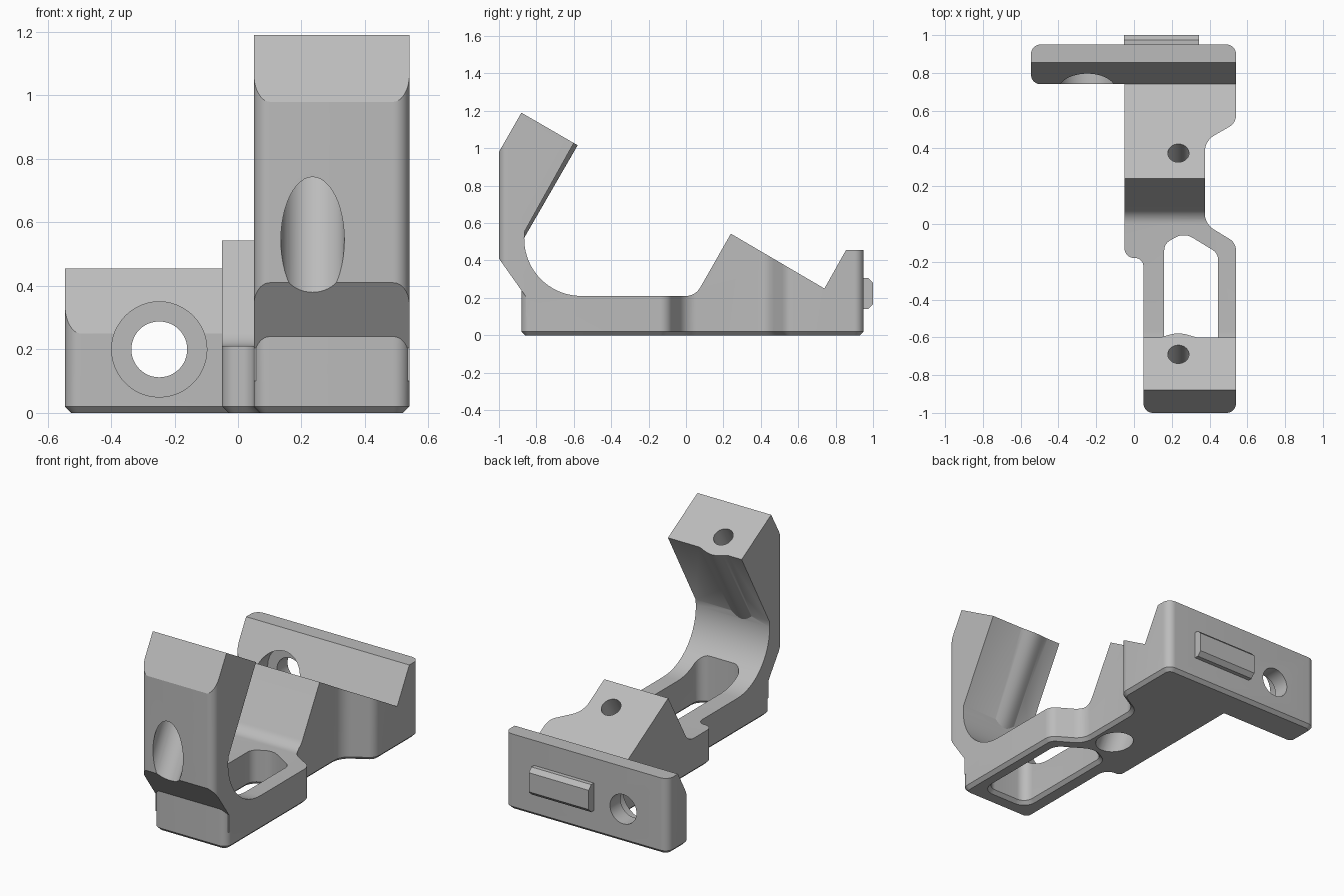
import bpy, bmesh, math
from mathutils import Vector, Matrix

cube = bpy.data.objects.get("Cube")
if cube:
    bpy.data.objects.remove(cube, do_unlink=True)

grey = bpy.data.materials.new("light_grey")
grey.use_nodes = True
colour = (0.5, 0.5, 0.5, 1)
grey.diffuse_color = colour
for node in grey.node_tree.nodes:
    if node.type == 'BSDF_PRINCIPLED':
        node.inputs["Base Color"].default_value = colour


def rounded(corners, steps=10):
    """Outline from (a, b, radius) corners, each filleted by its radius."""
    out = []
    for i, (a, b, r) in enumerate(corners):
        p = Vector((a, b))
        if r == 0:
            out.append(p)
            continue
        u = (Vector(corners[i - 1][:2]) - p).normalized()
        v = (Vector(corners[(i + 1) % len(corners)][:2]) - p).normalized()
        half = u.angle(v) / 2
        centre = p + (u + v).normalized() * (r / math.sin(half))
        s = p + u * (r / math.tan(half)) - centre
        e = p + v * (r / math.tan(half)) - centre
        sweep = s.angle_signed(e)
        for k in range(steps + 1):
            out.append(centre + Matrix.Rotation(-sweep * k / steps, 2) @ s)
    return out


def prism(name, outline, lo, hi, place):
    """Extrude a 2D outline from lo to hi; place maps (a, b, depth) to space."""
    bm = bmesh.new()
    rings = [[bm.verts.new(place(a, b, d)) for a, b in outline] for d in (lo, hi)]
    n = len(outline)
    bm.faces.new(rings[0])
    bm.faces.new(rings[1])
    for i in range(n):
        j = (i + 1) % n
        bm.faces.new((rings[0][i], rings[0][j], rings[1][j], rings[1][i]))
    bmesh.ops.recalc_face_normals(bm, faces=bm.faces)
    mesh = bpy.data.meshes.new(name)
    bm.to_mesh(mesh)
    bm.free()
    ob = bpy.data.objects.new(name, mesh)
    bpy.context.collection.objects.link(ob)
    mesh.materials.append(grey)
    return ob


def upright(a, b, d):
    return (a, b, d)


def sideways(a, b, d):
    return (d, a, b)


def combine(target, tool, operation):
    """Apply a boolean and drop the tool."""
    mod = target.modifiers.new("cut", 'BOOLEAN')
    mod.operation = operation
    mod.solver = 'EXACT'
    mod.object = tool
    bpy.context.view_layer.update()
    graph = bpy.context.evaluated_depsgraph_get()
    mesh = bpy.data.meshes.new_from_object(target.evaluated_get(graph))
    target.modifiers.clear()
    target.data = mesh
    bpy.data.objects.remove(tool, do_unlink=True)


def drill(target, start, end, radius):
    """Cut a round hole between two points."""
    start, end = Vector(start), Vector(end)
    turn = (end - start).to_track_quat('Z', 'Y')
    circle = [(radius * math.cos(t * math.tau / 48), radius * math.sin(t * math.tau / 48))
              for t in range(48)]
    tool = prism("drill", circle, 0, (end - start).length,
                 lambda a, b, d: start + turn @ Vector((a, b, d)))
    combine(target, tool, 'DIFFERENCE')


# Body: plan outline trimmed by the side profile
plan = rounded([(0.05, -0.88, 0.05), (0.54, -0.88, 0.05), (0.54, -0.1, 0.07),
                (0.375, 0, 0.1), (0.375, 0.44, 0.1), (0.54, 0.535, 0.07),
                (0.54, 0.95, 0.05), (-0.545, 0.95, 0.05), (-0.545, 0.74, 0.05),
                (-0.05, 0.74, 0), (-0.05, -0.18, 0.05), (0.05, -0.18, 0.045)])
body = prism("bracket_body", plan, 0, 0.7, upright)
side = rounded([(-1.1, -0.1, 0), (1.1, -0.1, 0), (1.1, 0.455, 0), (0.855, 0.455, 0),
                (0.74, 0.25, 0), (0.24, 0.543, 0), (0.05, 0.21, 0.09),
                (-0.78, 0.21, 0), (-0.8, 0.25, 0), (-1.1, 0.25, 0)])
combine(body, prism("side_trim", side, -1, 1, sideways), 'INTERSECT')

# Hooked arm with rounded outer edges
hook_side = [(-0.56, 0.1), (-0.855, 0.1), (-0.855, 0.205), (-1, 0.41), (-1, 0.98),
             (-0.88, 1.19), (-0.60, 1.028)]
hook_side += [(-0.56 - 0.305 * math.cos(math.radians(t)), 0.515 - 0.305 * math.sin(math.radians(t)))
              for t in range(-8, 91, 7)]
hook = prism("hook", hook_side, 0, 0.6, sideways)
hook_plan = rounded([(0.05, -1, 0.05), (0.54, -1, 0.05), (0.54, -0.3, 0), (0.05, -0.3, 0)])
combine(hook, prism("hook_trim", hook_plan, 0, 1.4, upright), 'INTERSECT')

# Raised rib on the inside of the arm, following the screw axis
axis = Vector((0, 0.5, 0.866))
inward = Vector((0, 0.866, -0.5))
arm_hole = Vector((0.235, -0.69, 1.08))
bump = [(0.13 * k / 10, 0.1 + 0.014 * (1 + math.cos(math.pi * k / 10))) for k in range(-10, 11)]
rib = prism("rib", bump + [(0.13, 0.05), (-0.13, 0.05)], -0.62, 0,
            lambda a, b, d: arm_hole + Vector((a, 0, 0)) + inward * b + axis * d)
combine(hook, rib, 'UNION')
combine(body, hook, 'UNION')

# Long slot through the floor
slot = rounded([(0.16, -0.77, 0.06), (0.445, -0.77, 0.06), (0.445, -0.155, 0.06),
                (0.265, -0.045, 0.09), (0.16, -0.105, 0.06)])
combine(body, prism("slot", slot, -0.1, 0.5, upright), 'DIFFERENCE')

# Chamfer along every bottom edge
bm = bmesh.new()
bm.from_mesh(body.data)
bmesh.ops.remove_doubles(bm, verts=bm.verts, dist=0.0002)
rim = [e for e in bm.edges if all(abs(v.co.z) < 0.001 for v in e.verts)
       and any(abs(f.normal.z) < 0.5 for f in e.link_faces)]
bmesh.ops.bevel(bm, geom=rim, offset=0.02, segments=1, affect='EDGES', clamp_overlap=False)
bm.to_mesh(body.data)
bm.free()

# Screw holes with wider bores, square to the sloped faces
floor_hole = Vector((0.235, 0.375, 0.463))
for top, depth in ((arm_hole, 0.25), (floor_hole, 0.27)):
    drill(body, top + axis * 0.1, top - axis * (depth + 0.02), 0.056)
    drill(body, top - axis * depth, top - axis * 0.95, 0.1)

# Counterbored hole through the back plate
drill(body, (-0.248, 0.6, 0.2), (-0.248, 1.1, 0.2), 0.088)
drill(body, (-0.248, 0.6, 0.2), (-0.248, 0.85, 0.2), 0.15)

# Locating key on the back
key_side = [(0.94, 0.14), (0.975, 0.14), (1, 0.165), (1, 0.28), (0.975, 0.305), (0.94, 0.305)]
key = prism("locating_key", key_side, -0.053, 0.345, sideways)

for ob in (body, key):
    bpy.ops.object.select_all(action='DESELECT')
    ob.select_set(True)
    bpy.context.view_layer.objects.active = ob
    bpy.ops.object.shade_smooth_by_angle(angle=math.radians(25))
